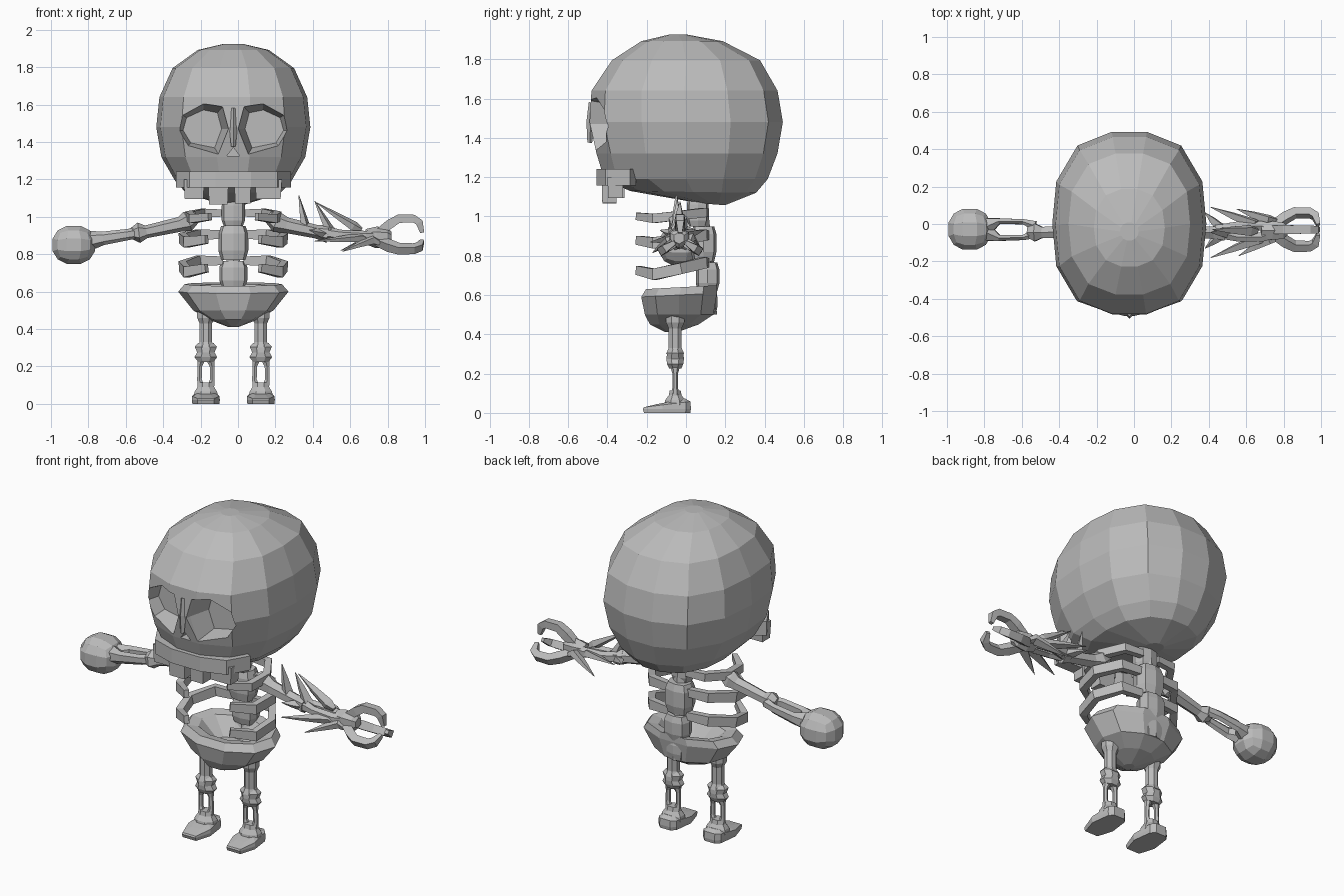
import bpy, bmesh, math
from mathutils import Vector

CX = -0.025  # body centre line
bone = bpy.data.materials.new("bone_grey")
bone.diffuse_color = (0.5, 0.5, 0.5, 1)


def make(name, verts, faces):
    me = bpy.data.meshes.new(name)
    me.from_pydata([tuple(v) for v in verts], [], faces)
    bm = bmesh.new()
    bm.from_mesh(me)
    bmesh.ops.recalc_face_normals(bm, faces=bm.faces)
    bm.to_mesh(me)
    bm.free()
    me.materials.append(bone)
    ob = bpy.data.objects.new(name, me)
    bpy.context.collection.objects.link(ob)
    return ob


def loft(name, rings):
    n = len(rings[0])
    verts = [v for r in rings for v in r]
    faces = [(i * n + j, i * n + (j + 1) % n, (i + 1) * n + (j + 1) % n, (i + 1) * n + j)
             for i in range(len(rings) - 1) for j in range(n)]
    faces += [tuple(range(n))[::-1], tuple(range(len(verts) - n, len(verts)))]
    return make(name, verts, faces)


def oval(z, hw, yf, yb, n, power=2.0, rise=0.0):
    """Horizontal ring; rise lifts its front and drops its back."""
    cy, hy, out = (yf + yb) / 2, (yb - yf) / 2, []
    for k in range(n):
        a = 2 * math.pi * k / n
        c, s = math.cos(a), math.sin(a)
        f = (abs(c) ** power + abs(s) ** power) ** (-1 / power)
        out.append((CX + hw * c * f, cy + hy * s * f, z - rise * s * f))
    return out


def tube(name, pts, radii, n=6, up=(0, 0, 1), turn=0.5):
    """Swept bar; each radius is a number or (sideways, along up)."""
    pts, rings, up = [Vector(p) for p in pts], [], Vector(up)
    for i, p in enumerate(pts):
        t = (pts[min(i + 1, len(pts) - 1)] - pts[max(i - 1, 0)]).normalized()
        s = t.cross(up).normalized()
        u = s.cross(t)
        r = radii[i] if isinstance(radii[i], tuple) else (radii[i], radii[i])
        rings.append([p + s * r[0] * math.cos(2 * math.pi * (k + turn) / n)
                      + u * r[1] * math.sin(2 * math.pi * (k + turn) / n) for k in range(n)])
    return loft(name, rings)


def cut(ob, cutter):
    m = ob.modifiers.new("cut", 'BOOLEAN')
    m.operation, m.solver, m.object = 'DIFFERENCE', 'EXACT', cutter
    bpy.context.view_layer.objects.active = ob
    bpy.ops.object.modifier_apply(modifier=m.name)
    bpy.data.objects.remove(cutter)


# --- Skull: faceted shell with eye sockets and a nose hole
skull = loft("skull", [oval(*r) for r in [
    (1.062, 0.05, 0.07, 0.2, 14, 2.0, 0.005),
    (1.125, 0.25, -0.29, 0.36, 14, 2.4, 0.005),
    (1.19, 0.31, -0.42, 0.42, 14, 2.5, 0.0),
    (1.32, 0.385, -0.46, 0.47, 14, 2.5, 0.0),
    (1.48, 0.412, -0.495, 0.497, 14, 2.6, 0.0),
    (1.64, 0.395, -0.485, 0.47, 14, 2.6, 0.0),
    (1.795, 0.325, -0.38, 0.38, 14, 2.6, 0.0),
    (1.892, 0.19, -0.23, 0.19, 14, 2.4, 0.0),
    (1.925, 0.05, -0.09, 0.01, 14, 2.0, 0.0)]])
EYE = [(0.16, 1.605), (0.28, 1.55), (0.305, 1.46), (0.25, 1.37), (0.08, 1.335), (0.03, 1.47), (0.06, 1.585)]
for s in (-1, 1):
    cut(skull, loft("eye_cutter", [[(CX + s * (0.16 + (x - 0.16) * f), y, 1.47 + (z - 1.47) * f)
                                    for x, z in EYE] for y, f in ((-0.7, 1.25), (-0.46, 1.0), (-0.33, 0.75))]))
NOSE = [(0, 1.37), (0.035, 1.325), (-0.035, 1.325)]
cut(skull, loft("nose_cutter", [[(CX + x, y, z) for x, z in NOSE] for y in (-0.7, -0.4)]))
# nose ridge between the sockets
tube("nose_ridge", [(CX, -0.475, 1.58), (CX, -0.485, 1.48), (CX, -0.49, 1.375)], [0.02, 0.022, 0.012], 4, (0, 1, 0), 0)

# --- Upper jaw and teeth
JAW = [(-0.28, -0.27), (-0.215, -0.385), (-0.09, -0.425), (0.09, -0.425), (0.215, -0.385), (0.28, -0.27)]
tube("upper_jaw", [(CX + x, y, 1.2) for x, y in JAW], [(0.045, 0.06)] * 6, 4)
for x0, x1, z0, y in [(-0.29, -0.18, 1.095, -0.35), (-0.16, -0.05, 1.065, -0.39),
                      (-0.02, 0.07, 1.07, -0.39), (0.09, 0.235, 1.095, -0.36)]:
    c, h = (x0 + x1) / 2, (x1 - x0) / 2
    loft("tooth", [[(c + sx * h * f, y + sy * 0.04 * f, z) for sx, sy in ((-1, -1), (1, -1), (1, 1), (-1, 1))]
                   for z, f in ((z0, 0.9), (1.2, 1.0))])

# --- Spine
for zs, y, w, d in [((0.95, 0.98, 1.06, 1.14), 0.06, 0.062, 0.055), ((0.77, 0.82, 0.91, 0.95), 0.09, 0.08, 0.065),
                    ((0.62, 0.66, 0.73, 0.765), 0.11, 0.075, 0.06), ((0.5, 0.54, 0.59, 0.62), 0.115, 0.06, 0.045)]:
    loft("vertebra", [oval(z, w * f, y - d * f, y + d * f, 8, 3) for z, f in zip(zs, (0.82, 1, 1, 0.82))])
tube("spinal_cord", [(CX, 0.115, 0.5), (CX, 0.11, 0.7), (CX, 0.09, 0.86), (CX, 0.06, 1.12)], [0.042] * 4, 6, (0, 1, 0))

# --- Ribs, three mirrored pairs curving round to open front tips
for z, w, h, drop in [(1.005, 0.25, 0.033, 0.015), (0.885, 0.285, 0.04, 0.02), (0.735, 0.285, 0.04, 0.03)]:
    for s in (-1, 1):
        tube("rib", [(CX + s * w * x, y, z + k * drop) for x, y, k in
                     ((0.2, 0.1, 1), (0.65, 0.09, 1), (0.95, -0.03, 0), (0.87, -0.16, -1), (0.5, -0.245, -0.3))],
             [(0.025, h * 0.8), (0.028, h), (0.03, h), (0.03, h), (0.02, h * 0.8)], 4)

# --- Pelvis bowl with a hollow top
loft("pelvis", [oval(*r) for r in [
    (0.412, 0.03, -0.11, -0.04, 10), (0.45, 0.13, -0.19, 0.07, 10), (0.5, 0.215, -0.215, 0.145, 10, 2.3),
    (0.6, 0.295, -0.235, 0.165, 10, 2.2, -0.01), (0.64, 0.26, -0.21, 0.165, 10, 2.2, -0.01),
    (0.63, 0.2, -0.15, 0.11, 10, 2.2, -0.01), (0.54, 0.1, -0.08, 0.04, 10)]])

# --- Legs
for s in (-1, 1):
    x, y = CX + s * 0.147, -0.055
    tube("thigh_bone", [(x, y, z) for z in (0.5, 0.46, 0.43, 0.33, 0.3)], [0.05, 0.05, 0.036, 0.036, 0.05], 8, (0, 1, 0))
    tube("knee", [(x, y, z) for z in (0.325, 0.305, 0.275, 0.25, 0.225)],
         [(0.045, 0.03), (0.064, 0.045), (0.05, 0.048), (0.066, 0.045), (0.045, 0.033)], 8, (0, 1, 0))
    for k in (-1, 1):
        tube("shin_bone", [(x + k * d, y, z) for d, z in ((0.024, 0.24), (0.033, 0.2), (0.034, 0.13), (0.024, 0.08))],
             [0.026, 0.014, 0.014, 0.024], 6, (0, 1, 0))
    tube("ankle", [(x, y, z) for z in (0.115, 0.09, 0.065, 0.04)],
         [(0.042, 0.03), (0.048, 0.035), (0.065, 0.055), (0.07, 0.06)], 8, (0, 1, 0))
    loft("foot", [[(x + px * f, -0.05 + (py + 0.05) * f, max(0, z + (py * 0.12 if top else 0))) for px, py in
                   ((-0.045, -0.22), (0.045, -0.22), (0.075, -0.12), (0.06, 0.0), (0.035, 0.025),
                    (-0.035, 0.025), (-0.06, 0.0), (-0.075, -0.12))]
                  for z, f, top in ((0, 0.96, 0), (0.02, 1, 0), (0.055, 0.97, 1), (0.07, 0.6, 1))])

# --- Arm with a round fist
tube("upper_arm", [(-0.22, -0.03, 1.0), (-0.27, -0.04, 0.975), (-0.31, -0.04, 0.96), (-0.49, -0.045, 0.92),
                   (-0.53, -0.045, 0.915), (-0.57, -0.045, 0.91)], [0.03, 0.055, 0.04, 0.034, 0.055, 0.03], 6)
for k in (-1, 1):
    tube("forearm_bone", [(-0.53, -0.03 + k * 0.02, 0.915), (-0.59, -0.03 + k * 0.042, 0.905),
                          (-0.72, -0.03 + k * 0.045, 0.885), (-0.78, -0.03 + k * 0.02, 0.875)],
         [0.03, (0.016, 0.03), (0.018, 0.036), 0.05], 6)
bm = bmesh.new()
bmesh.ops.create_cube(bm, size=2)
bmesh.ops.subdivide_edges(bm, edges=bm.edges[:], cuts=2, use_grid_fill=True)
for v in bm.verts:
    d = v.co.normalized()
    v.co = (-0.878 + d.x * 0.125, -0.028 + d.y * 0.121, 0.85 + d.z * 0.112)
fist = make("fist", [], [])
bm.to_mesh(fist.data)
bm.free()

# --- Arm with backward spikes and a three-pronged claw
tube("spiked_upper_arm", [(0.16, -0.03, 1.0), (0.21, -0.04, 0.97), (0.26, -0.045, 0.955), (0.42, -0.045, 0.92),
                          (0.48, -0.045, 0.91)], [0.03, 0.055, 0.042, 0.036, 0.05], 6)
for k in (-1, 1):
    tube("spiked_forearm", [(0.44, -0.04, 0.915), (0.55, -0.04 + k * 0.03, 0.905), (0.68, -0.04 + k * 0.03, 0.895),
                            (0.75, -0.04, 0.89)], [0.04, 0.026, 0.03, 0.04], 6)
for base, tip in [((0.36, -0.045, 0.95), (0.325, -0.05, 1.115)), ((0.49, -0.045, 0.93), (0.41, -0.045, 1.085)),
                  ((0.62, -0.035, 0.95), (0.42, -0.03, 1.075)), ((0.46, -0.06, 0.91), (0.38, -0.13, 0.93)),
                  ((0.46, -0.02, 0.91), (0.38, 0.06, 0.93)), ((0.64, 0.0, 0.9), (0.41, 0.09, 0.93)),
                  ((0.66, -0.08, 0.89), (0.41, -0.18, 0.87)), ((0.72, 0.02, 0.89), (0.55, 0.08, 0.82)),
                  ((0.72, -0.08, 0.88), (0.56, -0.17, 0.815))]:
    b, t = Vector(base), Vector(tip)
    tube("spike", [b + Vector((0.04, 0, -0.02)), b, b.lerp(t, 0.5), t],
         [0.015, (0.026, 0.034), (0.014, 0.022), 0.002], 4, (0.2, 0.9, 0.3))
tube("claw_palm", [(0.68, -0.035, 0.895), (0.74, -0.035, 0.89), (0.8, -0.035, 0.89), (0.82, -0.035, 0.89)],
     [0.04, 0.058, 0.05, 0.03], 6)
for a in (90, 212, 328):
    c, s = math.cos(math.radians(a)), math.sin(math.radians(a))
    tube("claw_prong", [(x, -0.03 + c * r, 0.885 + s * r) for x, r in
                        ((0.75, 0.03), (0.81, 0.075), (0.86, 0.105), (0.94, 0.105), (0.97, 0.085), (0.985, 0.03))],
         [0.03, 0.035, 0.032, 0.03, 0.028, 0.015], 4, (0, -s, c))
